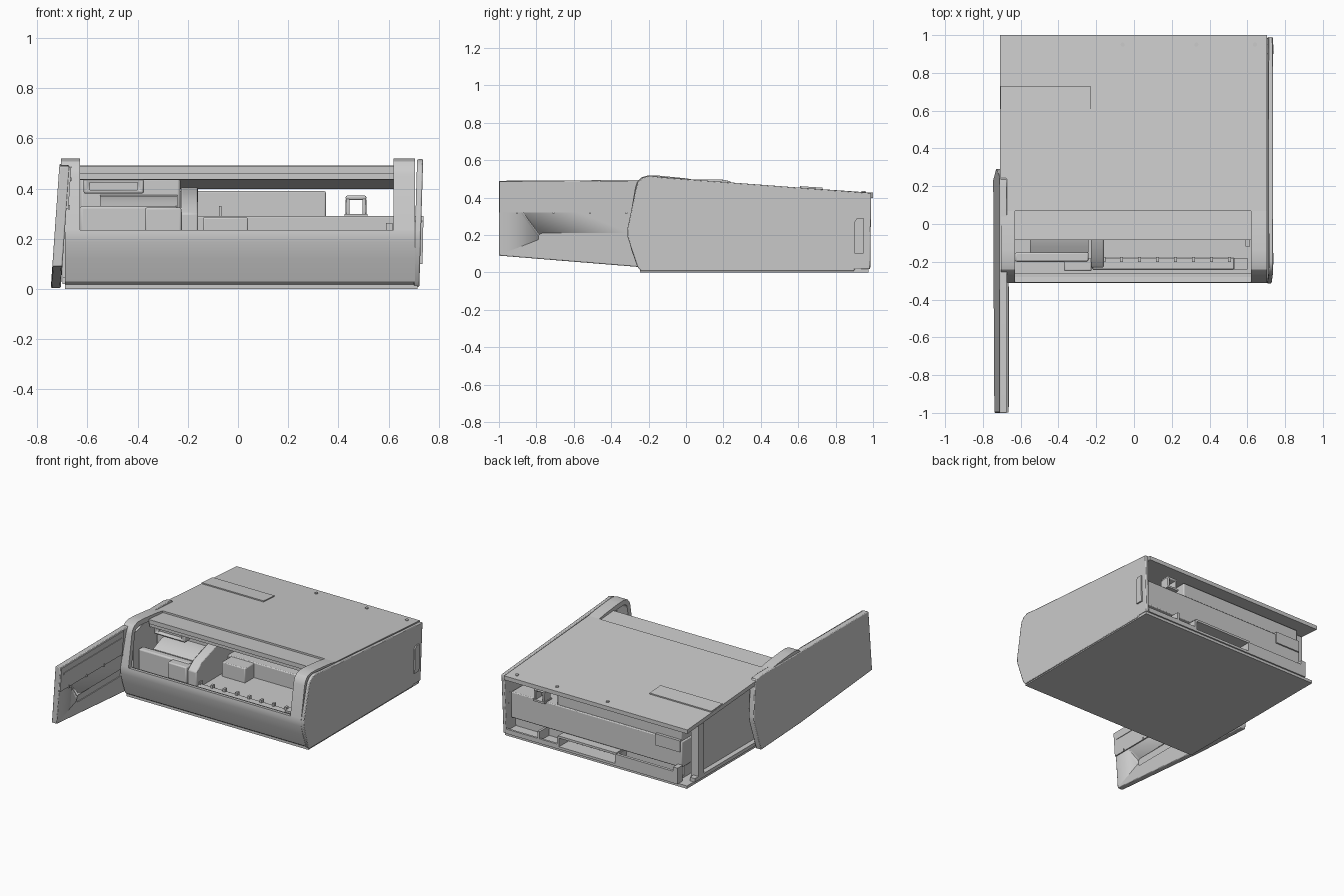
import bpy, bmesh, math
from mathutils import Vector


def prism(name, profile, x0, x1, shear=0.0, bevel=0.0):
    """Extrude a (y, z) outline from x0 to x1; shear leans it in x with height."""
    bm = bmesh.new()
    a = [bm.verts.new((x0 + shear * z, y, z)) for y, z in profile]
    b = [bm.verts.new((x1 + shear * z, y, z)) for y, z in profile]
    bm.faces.new(a)
    bm.faces.new(b[::-1])
    n = len(a)
    for i in range(n):
        bm.faces.new((a[i], b[i], b[(i + 1) % n], a[(i + 1) % n]))
    bmesh.ops.recalc_face_normals(bm, faces=bm.faces[:])
    me = bpy.data.meshes.new(name)
    bm.to_mesh(me)
    bm.free()
    ob = bpy.data.objects.new(name, me)
    bpy.context.collection.objects.link(ob)
    if bevel:
        m = ob.modifiers.new("Bevel", 'BEVEL')
        m.width, m.segments = bevel, 2
        m.limit_method, m.angle_limit = 'ANGLE', math.radians(50)
    bpy.ops.object.select_all(action='DESELECT')
    bpy.context.view_layer.objects.active = ob
    ob.select_set(True)
    bpy.ops.object.shade_smooth_by_angle(angle=math.radians(30))
    return ob


def box(name, x, y, z, bevel=0.0):
    return prism(name, [(y[0], z[0]), (y[1], z[0]), (y[1], z[1]), (y[0], z[1])], x[0], x[1], 0, bevel)


def shell(name, pts, t, x0, x1):
    """Thick strip following an open (y, z) path, offset inwards (to the right of travel)."""
    p = [Vector(q) for q in pts]
    inner = []
    for i, q in enumerate(p):
        d = (p[min(i + 1, len(p) - 1)] - p[max(i - 1, 0)]).normalized()
        inner.append((q.x + d.y * t, q.y - d.x * t))
    return prism(name, list(pts) + inner[::-1], x0, x1)


def cut(ob, cutter):
    m = ob.modifiers.new("Cut", 'BOOLEAN')
    m.object, m.solver = cutter, 'EXACT'
    cutter.hide_render = True
    cutter.display_type = 'WIRE'
    cutter.hide_set(True)


def roof(y, d=0.0):
    return 0.502 - 0.070 * (y + 0.085) - d


def roof_slab(name, x0, x1, y0, y1, top=0.0, t=0.028):
    return prism(name, [(y0, roof(y0, top)), (y1, roof(y1, top)),
                        (y1, roof(y1, top + t)), (y0, roof(y0, top + t))], x0, x1)


# Roof, recessed lid strip behind the opening, and raised flap
roof_slab("roof", -0.71, 0.705, 0.07, 1.0)
roof_slab("recessed_lid", -0.63, 0.62, -0.085, 0.07, 0.012, 0.03)
roof_slab("lid_lower_lip", -0.63, 0.62, -0.075, -0.05, 0.04, 0.025)
roof_slab("roof_flap", -0.708, -0.23, 0.61, 0.73, -0.008, 0.015)
for x in (0.64, 0.33, -0.06):
    bpy.ops.mesh.primitive_cylinder_add(vertices=12, radius=0.011, depth=0.012,
                                        location=(x, 0.95, roof(0.95)))
    bpy.context.object.name = "roof_screw"

# Front panel and the two corner pillars that curl onto the roof
lower = [(-0.235, 0.01), (-0.26, 0.03), (-0.292, 0.12), (-0.309, 0.185), (-0.312, 0.215), (-0.309, 0.236)]
shell("front_panel", lower, 0.03, -0.69, 0.705)
upper = [(-0.309, 0.236), (-0.272, 0.455), (-0.262, 0.485), (-0.24, 0.508), (-0.20, 0.519),
         (-0.14, 0.517), (0.0, 0.503), (0.07, roof(0.07))]
for name, x0, x1 in (("left_pillar", -0.705, -0.63), ("right_pillar", 0.62, 0.705)):
    shell(name, upper, 0.035, x0, x1)
box("front_sill", (-0.63, 0.62), (-0.285, -0.262), (0.19, 0.225))

# Right side panel with a raised grip plate
side = [(-0.24, 0.008), (0.90, 0.008), (0.90, 0.018), (0.985, 0.018), (0.99, 0.425), (-0.12, 0.508),
        (-0.20, 0.517), (-0.235, 0.505), (-0.258, 0.48), (-0.268, 0.45), (-0.314, 0.23),
        (-0.314, 0.195), (-0.26, 0.03)]
prism("right_side_panel", side, 0.698, 0.722, 0.03, 0.006)
prism("side_grip_plate", [(0.90, 0.10), (0.95, 0.10), (0.95, 0.29), (0.915, 0.29), (0.90, 0.27)],
      0.70, 0.733, 0.02)

# Bottom plate
box("bottom_plate", (-0.69, 0.715), (-0.245, 0.975), (0.0, 0.02))

# Open side door, swung forward on the left
door = prism("side_door", [(-1.0, 0.09), (-1.0, 0.49), (0.19, 0.497), (0.235, 0.488), (0.258, 0.46),
                           (0.292, 0.25), (0.292, 0.215), (0.235, 0.004), (-0.2, 0.025)],
             -0.746, -0.706, 0.07, 0.005)
rib = [(-0.79 + 0.022 * (1 - math.sin(t)), 0.185 + 0.025 * math.cos(t))
       for t in [math.pi * i / 8 for i in range(9)]]
rib = [(-0.30, 0.21)] + rib + [(-0.30, 0.16)]
cut(door, prism("door_groove_cutter", rib, -0.712, -0.66, 0.07))
prism("door_upper_liner", [(-0.998, 0.32), (-0.998, 0.486), (-0.31, 0.488), (-0.31, 0.32)], -0.71, -0.698, 0.07)
prism("door_liner_recess_bar", [(-0.97, 0.43), (-0.97, 0.445), (-0.33, 0.445), (-0.33, 0.43)],
      -0.70, -0.694, 0.07)
for i in range(4):
    y = -0.91 + 0.195 * i
    prism("door_clip", [(y, 0.316), (y + 0.012, 0.316), (y + 0.006, 0.335)], -0.70, -0.692, 0.07)

# Left inner wall and rear post, exposed by the open door
prism("left_inner_wall", [(-0.24, 0.02), (0.86, 0.02), (0.86, roof(0.86, 0.02)), (-0.1, roof(-0.1, 0.02)),
                          (-0.24, 0.44)], -0.665, -0.64)
prism("left_rear_post", [(0.80, 0.02), (0.86, 0.02), (0.86, 0.40), (0.80, 0.40)], -0.70, -0.64)
box("left_bottom_rail", (-0.70, -0.66), (-0.2, 0.9), (0.02, 0.045))

# Inner deck, main block and upper housing
box("deck", (-0.64, 0.70), (-0.27, 0.2), (0.15, 0.185))
box("main_block", (-0.62, 0.70), (0.12, 0.93), (0.11, 0.29), 0.006)
box("upper_housing", (-0.61, 0.35), (0.32, 0.92), (0.28, 0.39), 0.006)
box("upper_housing_tab", (-0.61, -0.42), (0.90, 0.94), (0.22, 0.30))
box("lower_block", (-0.6, 0.70), (0.10, 0.88), (0.02, 0.12))
box("housing_seam", (-0.075, -0.065), (0.312, 0.325), (0.29, 0.33))

# Rear tray: floor, lip, open slot frame and raised end
box("tray_floor", (-0.60, 0.70), (0.87, 0.985), (0.018, 0.035))
box("tray_lip", (0.30, 0.70), (0.97, 0.985), (0.03, 0.05))
for i, x in enumerate((0.45, 0.30, -0.15)):
    box("tray_divider", (x - 0.008, x + 0.008), (0.87, 0.985), (0.03, 0.10))
box("slot_top", (-0.15, 0.30), (0.87, 0.985), (0.095, 0.11))
box("tray_end_wall", (-0.60, -0.15), (0.965, 0.985), (0.03, 0.10))
box("tray_end_post", (-0.625, -0.59), (0.93, 0.985), (0.018, 0.13))

# Cable loop standing on the main block
for x in (0.437, 0.503):
    box("loop_leg", (x - 0.008, x + 0.008), (0.88, 0.95), (0.285, 0.36), 0.004)
box("loop_top", (0.429, 0.511), (0.88, 0.95), (0.355, 0.372), 0.006)
box("loop_foot", (0.425, 0.515), (0.87, 0.955), (0.285, 0.298))

# Toothed guide rail just behind the sill
box("guide_rail", (-0.22, 0.53), (-0.24, -0.18), (0.18, 0.205), 0.004)
for i in range(8):
    x = -0.16 + 0.095 * i
    box("rail_tooth", (x - 0.008, x + 0.008), (-0.20, -0.175), (0.20, 0.225))
box("rail_end_block", (0.53, 0.60), (-0.24, -0.18), (0.18, 0.225))
box("small_latch", (0.59, 0.615), (-0.12, -0.08), (0.18, 0.262))

# Carriage on the left: low front box, rear handle plate, sloping arm
box("carriage_front", (-0.63, -0.24), (-0.20, -0.15), (0.18, 0.33), 0.01)
box("carriage_back", (-0.63, -0.23), (0.0, 0.10), (0.18, 0.445), 0.012)
grip = box("carriage_handle", (-0.615, -0.375), (-0.05, 0.01), (0.38, 0.44), 0.008)
cut(grip, box("handle_slot_cutter", (-0.59, -0.40), (-0.08, -0.02), (0.395, 0.425)))
prism("curved_chute", [(-0.15, 0.33), (-0.12, 0.345), (-0.06, 0.37), (0.0, 0.375), (0.0, 0.34),
                       (-0.06, 0.335), (-0.15, 0.30)], -0.55, -0.24)
box("carriage_head", (-0.37, -0.225), (-0.25, -0.18), (0.18, 0.325), 0.008)
prism("carriage_arm", [(-0.23, 0.18), (-0.23, 0.30), (-0.17, 0.35), (0.0, 0.405), (0.30, 0.405),
                       (0.30, 0.18)], -0.228, -0.16, 0, 0.006)
box("sensor_box", (-0.14, 0.04), (0.02, 0.13), (0.18, 0.285), 0.006)
